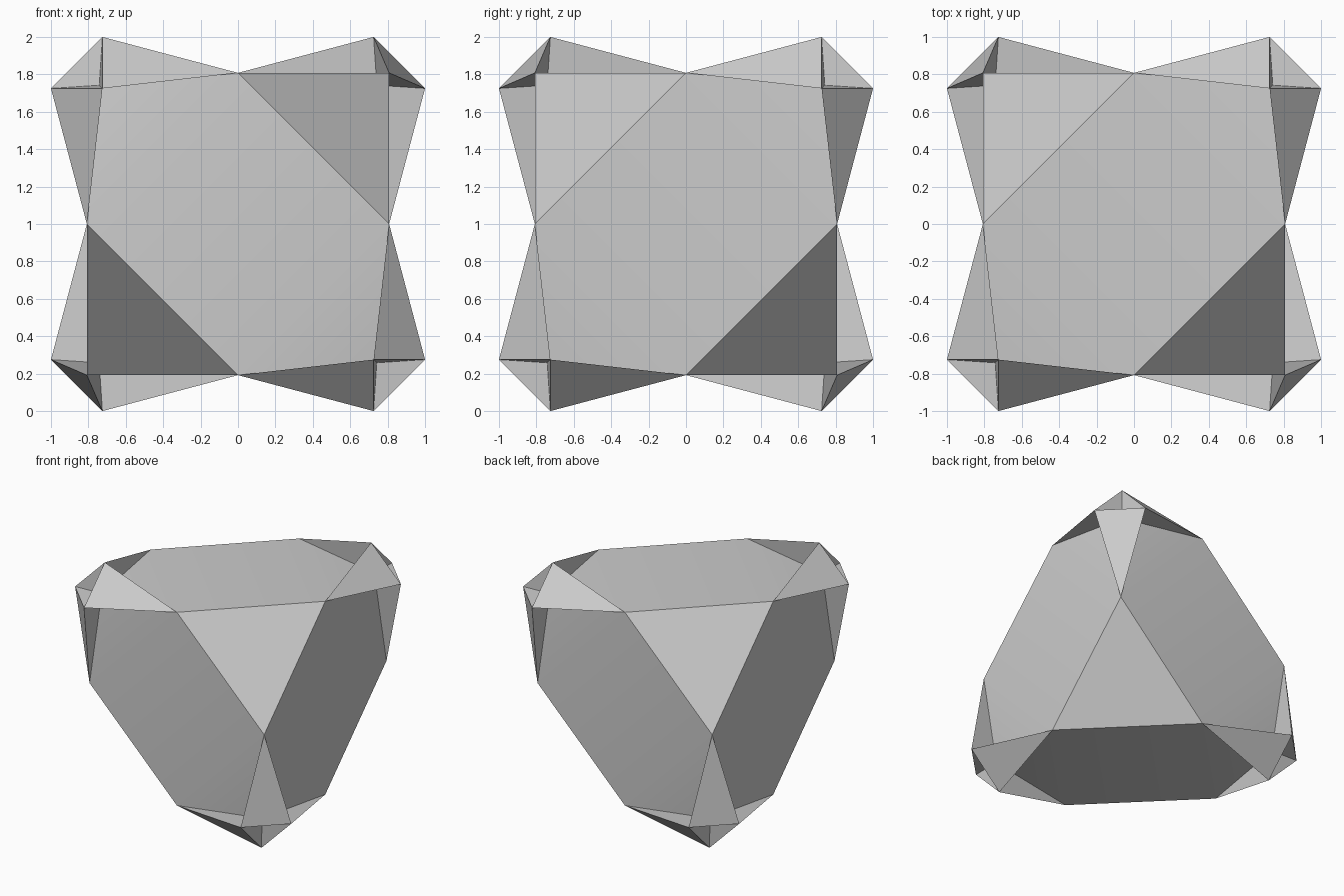
import bpy, bmesh, math
from itertools import product
from mathutils import Vector

cube = bpy.data.objects.get("Cube")
if cube:
    bpy.data.objects.remove(cube, do_unlink=True)

MID = 0.808    # edge midpoints of the block
TIP = 0.725    # short coordinate of the fin tips
PIT = 0.742    # bottom of the pit between the fins
LIFT = Vector((0, 0, 1))

grey = bpy.data.materials.new("plain grey")
grey.use_nodes = True
colour = (0.6, 0.6, 0.6, 1)
grey.diffuse_color = colour
grey.node_tree.nodes["Principled BSDF"].inputs["Base Color"].default_value = colour


def add_hull(bm, points):
    """Add the convex solid around the points to the mesh."""
    part = bmesh.new()
    for p in points:
        part.verts.new(Vector(p) + LIFT)
    bmesh.ops.convex_hull(part, input=part.verts[:])
    bmesh.ops.dissolve_limit(part, angle_limit=math.radians(0.5),
                             verts=part.verts[:], edges=part.edges[:])
    bmesh.ops.recalc_face_normals(part, faces=part.faces[:])
    temp = bpy.data.meshes.new("part")
    part.to_mesh(temp)
    part.free()
    bm.from_mesh(temp)
    bpy.data.meshes.remove(temp)


def finish(bm, name):
    mesh = bpy.data.meshes.new(name)
    bm.to_mesh(mesh)
    bm.free()
    mesh.materials.append(grey)
    obj = bpy.data.objects.new(name, mesh)
    bpy.context.collection.objects.link(obj)
    bpy.ops.object.select_all(action='DESELECT')
    obj.select_set(True)
    bpy.context.view_layer.objects.active = obj
    bpy.ops.object.shade_smooth_by_angle(angle=math.radians(30))


def on_axis(signs, axis, special, other):
    """Point in a signed corner with one special coordinate."""
    return [s * (special if i == axis else other) for i, s in enumerate(signs)]


# Alternate corners: four carry fins, the other four are cut flat
corners = [s for s in product((1, -1), repeat=3) if s[0] * s[1] * s[2] > 0]

# Block with cut corners
mids = {tuple(on_axis(s, axis, 0, MID))
        for s in product((1, -1), repeat=3) for axis in range(3)}
bm = bmesh.new()
add_hull(bm, list(mids) + [[PIT * c for c in s] for s in corners])
finish(bm, "block")

# Three fins around a pit at each finned corner
for number, signs in enumerate(corners, 1):
    bm = bmesh.new()
    pit = [PIT * c for c in signs]
    for axis in range(3):
        root = on_axis(signs, axis, 0, MID)
        tips = [on_axis(signs, other, 1, TIP) for other in range(3) if other != axis]
        add_hull(bm, [root, pit] + tips)
    finish(bm, f"corner_fins_{number}")
